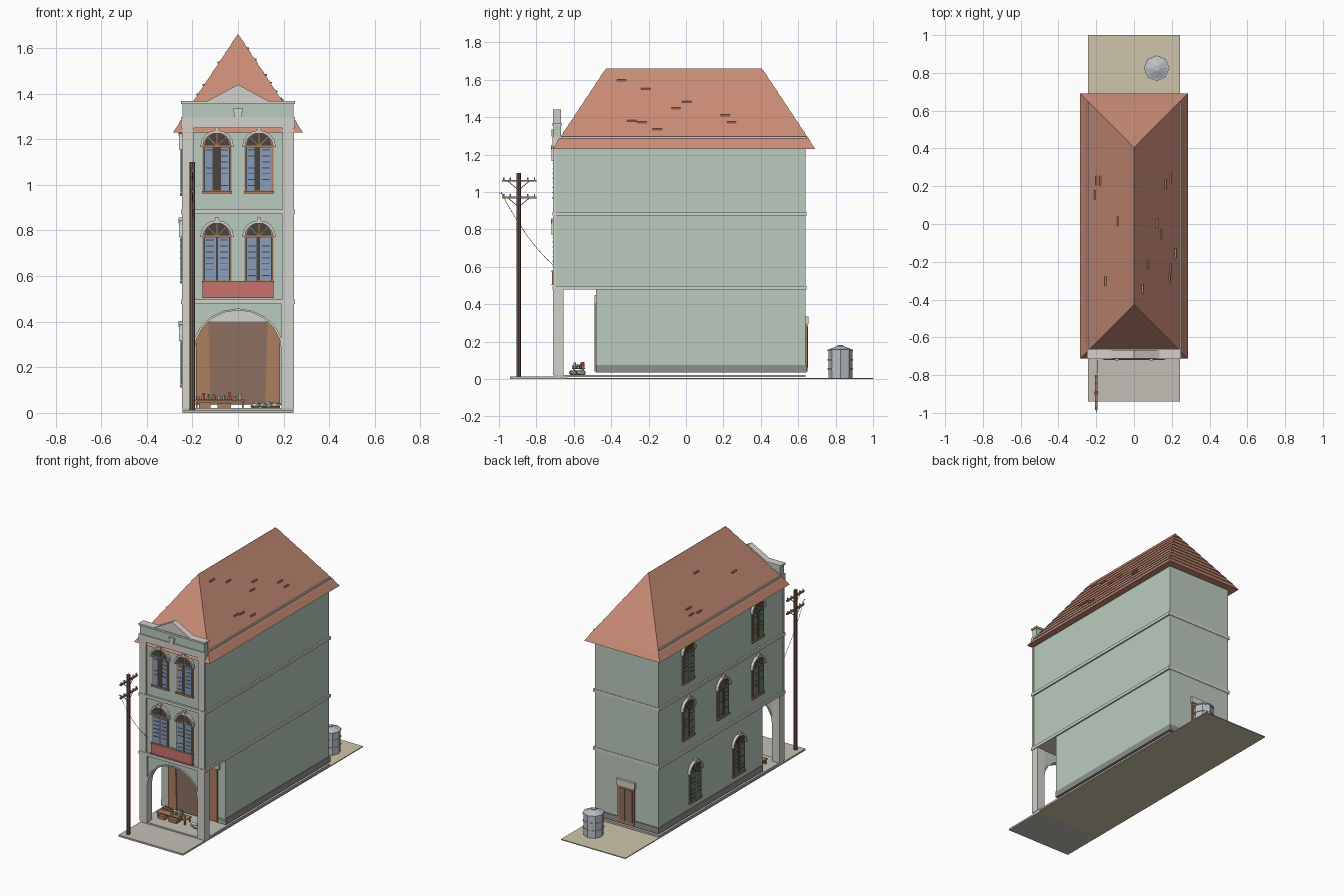
import bpy, bmesh, math, random
from mathutils import Matrix, Vector

if "Cube" in bpy.data.objects:
    bpy.data.objects.remove(bpy.data.objects["Cube"])

random.seed(4)
I = Matrix.Identity(4)
COL = dict(wall=(.50, .60, .52), trim=(.65, .64, .60), plinth=(.27, .28, .27), roof=(.58, .26, .18),
           tile=(.50, .21, .14), wood=(.42, .21, .11), dark=(.07, .06, .05), door=(.27, .16, .12),
           blue=(.25, .34, .50), green=(.15, .22, .14), red=(.58, .17, .15), pole=(.20, .11, .08),
           pave=(.55, .52, .47), yard=(.62, .56, .40), metal=(.50, .53, .56), sack=(.60, .58, .48),
           leaf=(.25, .42, .18))


def mat(key):
    m = bpy.data.materials.get(key)
    if not m:
        m = bpy.data.materials.new(key)
        m.diffuse_color = (*COL[key], 1)
        m.use_nodes = True
        m.node_tree.nodes["Principled BSDF"].inputs["Base Color"].default_value = m.diffuse_color
    return m


def finish(name, bm, col, M=I):
    bmesh.ops.recalc_face_normals(bm, faces=bm.faces)
    me = bpy.data.meshes.new(name)
    bm.to_mesh(me)
    bm.free()
    me.materials.append(mat(col))
    ob = bpy.data.objects.new(name, me)
    ob.matrix_world = M
    bpy.context.collection.objects.link(ob)
    return ob


def boxes(name, col, *spans, M=I):
    """One object from any number of (x0, x1, y0, y1, z0, z1) boxes."""
    bm = bmesh.new()
    for x0, x1, y0, y1, z0, z1 in spans:
        T = Matrix.Translation(((x0 + x1) / 2, (y0 + y1) / 2, (z0 + z1) / 2))
        bmesh.ops.create_cube(bm, size=1, matrix=T @ Matrix.Diagonal((x1 - x0, y1 - y0, z1 - z0, 1)))
    return finish(name, bm, col, M)


def prism(name, col, pts, y0, y1, M=I):
    """Front-facing outline in x/z pushed along y."""
    bm = bmesh.new()
    f = bm.faces.new([bm.verts.new((x, y0, z)) for x, z in pts])
    r = bmesh.ops.extrude_face_region(bm, geom=[f])
    bmesh.ops.translate(bm, vec=(0, y1 - y0, 0), verts=[v for v in r['geom'] if isinstance(v, bmesh.types.BMVert)])
    return finish(name, bm, col, M)


def rod(name, col, a, b, r, n=6, r2=None):
    a, b = Vector(a), Vector(b)
    bm = bmesh.new()
    M = Matrix.Translation((a + b) / 2) @ (b - a).to_track_quat('Z', 'Y').to_matrix().to_4x4()
    bmesh.ops.create_cone(bm, cap_ends=True, segments=n, radius1=r, radius2=r if r2 is None else r2,
                          depth=(b - a).length, matrix=M)
    return finish(name, bm, col)


def arc(r, cz, n=8, h=None):
    return [(r * math.cos(math.pi * i / n), cz + (h or r) * math.sin(math.pi * i / n)) for i in range(n + 1)]


def window(name, M, shutter):
    """Arched window, sill at local z=0, outside towards local -y."""
    s = .20
    prism(name + '_frame', 'wood', [(-.063, 0), (.063, 0)] + arc(.063, s), 0, -.006, M)
    prism(name + '_fanlight', 'dark', arc(.055, s + .003), 0, -.008, M)
    prism(name + '_hood', 'trim', arc(.074, s - .004) + arc(.062, s - .004)[::-1], 0, -.018, M)
    boxes(name + '_keystone', 'trim', (-.009, .009, -.022, 0, s + .056, s + .082), M=M)
    boxes(name + '_sill', 'wood', (-.066, .066, -.014, 0, -.008, .004), M=M)
    boxes(name + '_gap', 'dark', (-.055, .055, -.007, 0, .006, s - .004), M=M)
    for sx in (-1, 1):
        # shutter leaf hung on the jamb, slightly ajar
        L = M @ Matrix.Translation((sx * .056, -.008, 0)) @ Matrix.Rotation(-sx * random.uniform(.02, .14), 4, 'Z')
        e = -sx * .051
        boxes(name + '_shutter', shutter, (min(0, e), max(0, e), -.004, .001, .006, s - .005), M=L)
        a, b = sorted((e * .15, e * .85))
        boxes(name + '_louvres', 'dark', *[(a, b, -.0055, -.003, .025 + k * .026, .029 + k * .026)
                                           for k in range(7) if random.random() < .7], M=L)
    for k in (1, 2, 3):
        d = Vector((math.cos(k * math.pi / 4), math.sin(k * math.pi / 4)))
        p = Vector((-d.y, d.x)) * .002
        prism(name + '_fan_bar', 'wood', [(q.x, q.y + s) for q in (p, -p, d * .056 - p, d * .056 + p)], 0, -.010, M)


# Ground and floor slabs
boxes('pavement', 'pave', (-.243, .243, -.94, -.64, 0, .012))
boxes('back_yard', 'yard', (-.243, .243, -.64, 1, 0, .006))
boxes('floor_slab', 'pave', (-.243, .243, -.705, .64, .010, .022))

# Main body: shop block, overhanging upper floors, arcade arch
boxes('shop_walls', 'wall', (-.24, .24, -.48, .64, .035, .485))
boxes('upper_walls', 'wall', (-.24, .24, -.70, .64, .48, 1.235))
arch = arc(.192, .265, 10, .185)
prism('arcade_arch_wall', 'wall', [(.24, .265)] + arch + [(-.24, .265), (-.24, .482), (.24, .482)], -.70, -.66)
prism('arcade_arch_trim', 'trim', arc(.203, .265, 10, .193) + arch[::-1], -.708, -.655)
boxes('plinth', 'plinth', (-.245, .245, -.48, .645, .035, .075))
boxes('arcade_columns', 'trim', (-.245, -.19, -.71, -.655, .022, .48), (.19, .245, -.71, -.655, .022, .48))
boxes('corner_pilasters', 'trim', (-.245, -.195, -.71, -.695, .48, 1.27), (.195, .245, -.71, -.695, .48, 1.27))
for z in (.488, .883, 1.287):
    boxes('belt_course', 'trim', (-.25, .25, -.713, .643, z - .01, z + .01))

# Hipped roof in overlapping tile rows
N, H, W = 10, .43, .285
bm = bmesh.new()
prev = None
for i in range(N):
    rings = []
    for t, lift in ((i / N, .006 if i else 0), ((i + 1) / N, 0)):
        w = max(W * (1 - t) + lift * .6, .001)
        y0, y1, z = -.712 + .285 * t - lift * .6, .69 - .285 * t + lift * .6, 1.23 + H * t
        rings.append([bm.verts.new(c) for c in ((-w, y0, z), (w, y0, z), (w, y1, z), (-w, y1, z))])
    pairs = ([(prev, rings[0])] if prev else []) + [tuple(rings)]
    if not prev:
        bm.faces.new(rings[0])
    for a, b in pairs:
        for k in range(4):
            bm.faces.new((a[k], a[k - 1], b[k - 1], b[k]))
    prev = rings[1]
bm.faces.new(prev)
finish('tiled_roof', bm, 'roof')
for k in range(14):
    # slipped tiles
    t, s = random.uniform(.1, .9), random.choice((-1, 1))
    x, y, z = s * (W * (1 - t) + .002), random.uniform(-.35, .35), 1.23 + H * t
    boxes('loose_tile', 'tile', (x - .006, x + .006, y - .025, y + .025, z - .004, z + .004))

# Parapet and pediment
boxes('entablature', 'trim', (-.25, .25, -.713, -.67, 1.25, 1.292))
boxes('parapet', 'wall', (-.243, .243, -.708, -.668, 1.29, 1.36))
boxes('parapet_coping', 'trim', (-.25, .25, -.716, -.662, 1.355, 1.367))
prism('pediment', 'trim', [(-.135, 1.367), (.135, 1.367), (0, 1.44)], -.712, -.668)
prism('parapet_emblem', 'trim', [(-.014, 1.295), (.014, 1.295), (.022, 1.335), (-.022, 1.335)], -.718, -.70)

# Front windows and blank shop board
for z in (.575, .97):
    for x in (-.092, .092):
        window('front_window', Matrix.Translation((x, -.70, z)), 'blue')
boxes('shop_board', 'red', (-.155, .155, -.716, -.70, .505, .578))
boxes('shop_board_frame', 'wood', (-.158, .158, -.719, -.70, .503, .509), (-.158, .158, -.719, -.70, .573, .579))

# Left side windows
for y, z in ((.25, .12), (-.22, .12), (.325, .575), (-.05, .575), (-.425, .575), (.325, .96), (-.425, .96)):
    window('side_window', Matrix.Translation((-.24, y, z)) @ Matrix.Rotation(-math.pi / 2, 4, 'Z'), 'green')

# Shopfront in the arcade
boxes('shop_entrance', 'door', (-.18, .18, -.484, -.47, .04, .40))
boxes('shop_lintel', 'trim', (-.20, .20, -.488, -.47, .40, .45))
for s in (-1, 1):
    prism('shop_door_leaf', 'wood', [(s * .185, .04), (s * .12, .04), (s * .13, .40), (s * .185, .40)], -.490, -.475)

# Back door
boxes('back_door', 'wood', (-.062, .062, .64, .650, .04, .295))
boxes('back_door_panels', 'door', (-.05, -.005, .645, .653, .06, .28), (.005, .05, .645, .653, .06, .28))
boxes('back_door_lintel', 'trim', (-.07, .07, .64, .656, .295, .335))

# Market goods under the arcade
boxes('goods_table', 'wood', (-.19, .03, -.61, -.54, .052, .058),
      *[(x, x + .008, y, y + .008, .022, .055) for x in (-.185, .017) for y in (-.605, -.553)])
for k in range(9):
    x, y = -.175 + k * .023, random.uniform(-.60, -.55)
    rod('produce', random.choice(('red', 'leaf', 'sack')), (x, y, .058), (x, y, .07 + random.random() * .028), .010, 6, .007)
boxes('goods_crates', 'wood', (-.17, -.12, -.62, -.57, .022, .045), (-.09, -.03, -.62, -.57, .022, .042))
for x, y, r in ((.08, -.59, .028), (.13, -.56, .034), (.165, -.60, .026), (.11, -.61, .022)):
    bm = bmesh.new()
    bmesh.ops.create_icosphere(bm, subdivisions=1, radius=r,
                               matrix=Matrix.Translation((x, y, .034)) @ Matrix.Diagonal((1, .8, .55, 1)))
    finish('goods_sack', bm, 'sack')

# Utility pole with crossarms and a drooping wire
px, py = -.20, -.895
rod('utility_pole', 'pole', (px, py, .01), (px, py, 1.10), .012, 8)
for z in (1.06, .97):
    boxes('crossarm', 'wood', (px - .006, px + .006, -.985, -.80, z - .005, z + .005))
    for y in (-.975, -.94, -.845, -.81):
        rod('insulator', 'metal', (px, y, z), (px, y, z + .018), .004)
    for s in (-1, 1):
        rod('crossarm_brace', 'pole', (px, py, z - .05), (px, py + s * .06, z), .002, 4)
wire = [(px + .01 * t, -.99 + .29 * t, 1.0 - .56 * t + .16 * t * t) for t in [i / 6 for i in range(7)]]
for a, b in zip(wire, wire[1:]):
    rod('service_wire', 'dark', a, b, .0012, 4)
rod('wire_end', 'dark', (px, -1.0, .995), (px, -.98, .99), .0015, 4)

# Water tank in the yard
tx, ty = .12, .825
rod('water_tank', 'metal', (tx, ty, .006), (tx, ty, .155), .064, 8)
rod('tank_lid', 'metal', (tx, ty, .155), (tx, ty, .176), .068, 8, .016)
rod('tank_cap', 'metal', (tx, ty, .172), (tx, ty, .182), .015, 8)
for z in (.05, .10, .15):
    rod('tank_band', 'metal', (tx, ty, z), (tx, ty, z + .008), .068, 8)
